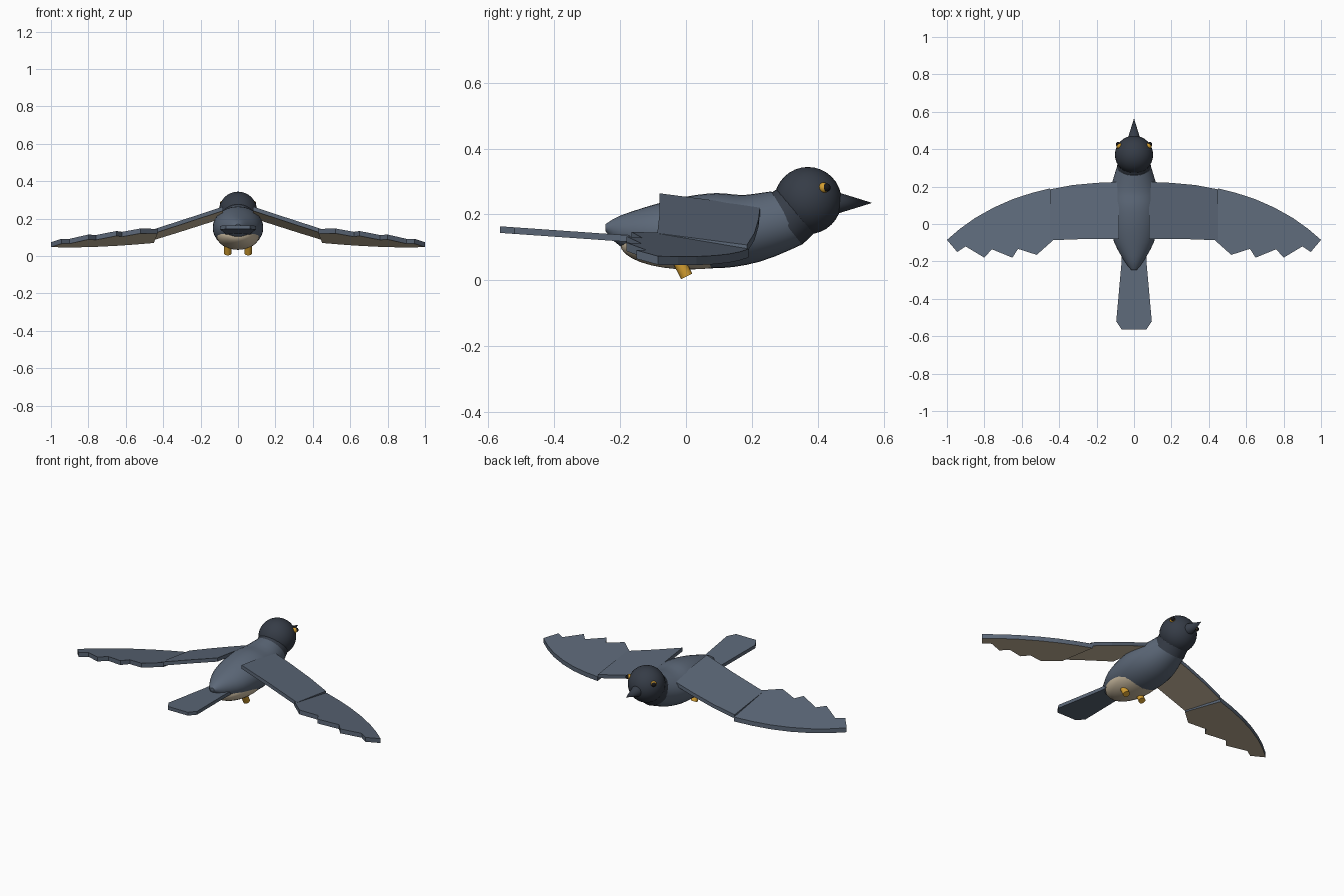
import bpy, bmesh, math
from mathutils import Vector

if "Cube" in bpy.data.objects:
    bpy.data.objects.remove(bpy.data.objects["Cube"])


def mat(name, rgb):
    m = bpy.data.materials.new(name)
    m.diffuse_color = (*rgb, 1)
    m.use_nodes = True
    m.node_tree.nodes["Principled BSDF"].inputs["Base Color"].default_value = m.diffuse_color
    return m


SLATE = mat("slate", (0.107, 0.138, 0.188))
CHARCOAL = mat("charcoal", (0.036, 0.045, 0.062))
CREAM = mat("cream", (0.62, 0.52, 0.37))
GOLD = mat("gold", (0.65, 0.34, 0.03))
BLACK = mat("black", (0.008, 0.008, 0.01))


def finish(ob, name, *mats, smooth=True, mirror=False):
    ob.name = name
    for m in mats:
        ob.data.materials.append(m)
    bpy.ops.object.select_all(action='DESELECT')
    ob.select_set(True)
    bpy.context.view_layer.objects.active = ob
    if smooth:
        bpy.ops.object.shade_smooth_by_angle(angle=math.radians(40))
    if mirror:
        mod = ob.modifiers.new("mirror", 'MIRROR')
        mod.use_mirror_merge = False
    return ob


def from_bmesh(bm):
    bmesh.ops.recalc_face_normals(bm, faces=bm.faces)
    me = bpy.data.meshes.new("part")
    bm.to_mesh(me)
    bm.free()
    ob = bpy.data.objects.new("part", me)
    bpy.context.collection.objects.link(ob)
    return ob


def ellipsoid(name, center, semi, m, seg=32, rings=16, mirror=False):
    bm = bmesh.new()
    bmesh.ops.create_uvsphere(bm, u_segments=seg, v_segments=rings, radius=1)
    for v in bm.verts:
        v.co = Vector(center) + Vector([a * b for a, b in zip(v.co, semi)])
    return finish(from_bmesh(bm), name, m, mirror=mirror)


def cone(name, a, b, r1, r2, m, seg=24, mirror=False):
    a, b = Vector(a), Vector(b)
    bm = bmesh.new()
    bmesh.ops.create_cone(bm, cap_ends=True, segments=seg, radius1=r1,
                          radius2=r2, depth=(b - a).length)
    q = Vector((0, 0, 1)).rotation_difference(b - a)
    for v in bm.verts:
        v.co = q @ v.co + (a + b) / 2
    return finish(from_bmesh(bm), name, m, mirror=mirror)


def plate(name, outline, height, thick, mats, mirror=False):
    """Flat outline laid on a sloping plane, thickened downwards."""
    bm = bmesh.new()
    top = [bm.verts.new((x, y, height(x, y))) for x, y in outline]
    low = [bm.verts.new((x, y, height(x, y) - thick)) for x, y in outline]
    bm.faces.new(top)
    bm.faces.new(low[::-1])
    n = len(top)
    for i in range(n):
        j = (i + 1) % n
        bm.faces.new((top[i], low[i], low[j], top[j]))
    ob = from_bmesh(bm)
    if len(mats) > 1:
        for p in ob.data.polygons:      # pale underside
            p.material_index = int(p.normal.z < -0.6)
    return finish(ob, name, *mats, smooth=False, mirror=mirror)


# body: loft of leaning ellipses (y, z, half width, half height, lean)
RINGS = [(-.245, .16, .015, .010, 0), (-.20, .15, .05, .046, 0),
         (-.10, .146, .105, .083, 0), (0, .148, .128, .106, 0),
         (.10, .151, .135, .114, 4), (.20, .158, .122, .104, 14),
         (.307, .19, .09, .093, 31)]


def spline(t):
    i = min(int(t), len(RINGS) - 2)
    f = t - i
    p = [RINGS[max(0, min(k, len(RINGS) - 1))] for k in range(i - 1, i + 3)]
    return [.5 * (2 * b + (c - a) * f + (2 * a - 5 * b + 4 * c - d) * f * f
                  + (3 * b - a - 3 * c + d) * f ** 3) for a, b, c, d in zip(*p)]


bm = bmesh.new()
N, prev = 32, None
for k in range(19):
    y, z, rx, rz, lean = spline(k / 3)
    s, c = math.sin(math.radians(lean)), math.cos(math.radians(lean))
    ring = []
    for i in range(N):
        a = 2 * math.pi * i / N
        u = rz * math.sin(a)
        ring.append(bm.verts.new((rx * math.cos(a), y - u * s, z + u * c)))
    if prev:
        for i in range(N):
            bm.faces.new((prev[i], prev[(i + 1) % N], ring[(i + 1) % N], ring[i]))
    else:
        bm.faces.new(ring)
    prev = ring
bm.faces.new(prev)
finish(from_bmesh(bm), "body", SLATE)
ellipsoid("belly", (0, .01, .11), (.115, .21, .077), CREAM)

# head, neck, beak and eyes
ellipsoid("head", (0, .37, .242), (.102, .102, .102), CHARCOAL)
cone("neck", (0, .295, .18), (0, .345, .22), .092, .086, CHARCOAL, 32)
cone("beak", (0, .455, .235), (0, .565, .235), .034, 0, CHARCOAL)
ellipsoid("eye", (.079, .418, .281), (.016, .016, .016), GOLD, 16, 10, True)
ellipsoid("pupil", (.085, .426, .282), (.0125, .0125, .0125), BLACK, 16, 10, True)

# feet
cone("foot", (.055, .002, .012), (.055, -.025, .065), .019, .019, GOLD, 16, True)

# wings: inner panel, then outer panel with feather notches
plate("inner_wing",
      [(.08, -.08), (.08, .225), (.2, .22), (.33, .208), (.45, .185), (.45, -.087), (.26, -.08)],
      lambda x, y: .252 - .33 * (x - .085) - .13 * y, .022, (SLATE, CREAM), True)
plate("outer_wing",
      [(.43, -.085), (.45, .19), (.55, .165), (.65, .132), (.75, .088), (.85, .032),
       (.93, -.025), (1, -.085), (.945, -.15), (.90, -.12), (.80, -.18), (.76, -.135),
       (.65, -.18), (.62, -.133), (.52, -.165)],
      lambda x, y: .184 - .125 * x - .17 * y, .026, (SLATE, CREAM), True)

# tail
half = [(.065, -.15), (.068, -.22), (.095, -.52), (.065, -.565)]
plate("tail", half + [(-x, y) for x, y in half[::-1]],
      lambda x, y: .135 - .07 * (y + .15), .02, (SLATE,))
